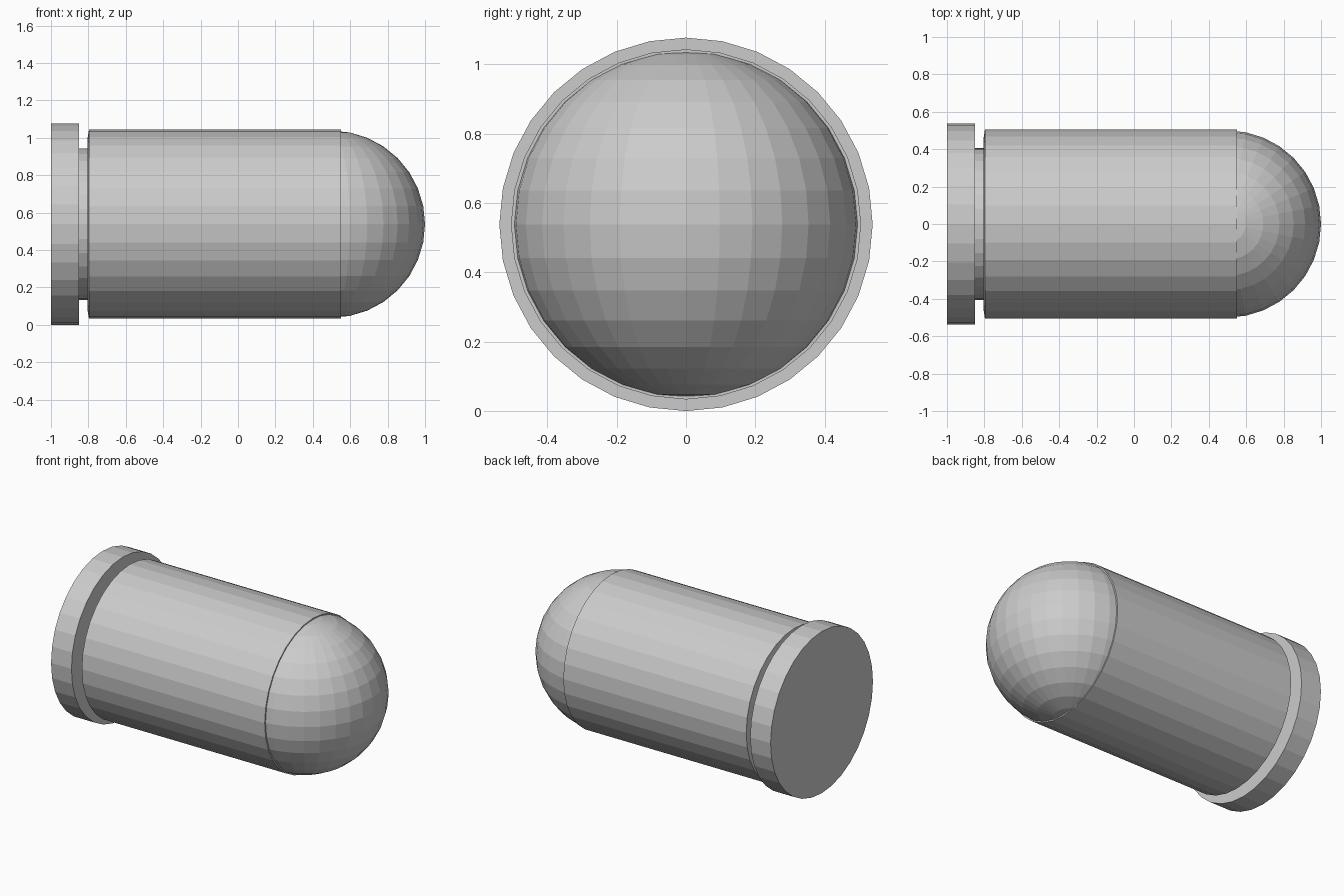
import bpy
from math import pi

if "Cube" in bpy.data.objects:
    bpy.data.objects.remove(bpy.data.objects["Cube"])

AXIS_Z = 0.5385
SIDES = 32


def disc(name, x0, x1, r0, r1=None):
    """Faceted cylinder or cone lying along x from x0 to x1."""
    bpy.ops.mesh.primitive_cone_add(
        vertices=SIDES, radius1=r0, radius2=r0 if r1 is None else r1,
        depth=x1 - x0, location=((x0 + x1) / 2, 0, AXIS_Z),
        rotation=(0, pi / 2, 0))
    bpy.context.object.name = name


# Wide end flange
disc("end_flange", -1.0, -0.85, 0.5385)
# Recessed neck between flange and body
disc("neck", -0.85, -0.79, 0.405)
# Slightly chamfered rear edge of the body
disc("body_rear_chamfer", -0.805, -0.797, 0.455, 0.505)
# Main barrel
disc("body", -0.797, 0.55, 0.505)
# Rounded nose, partly sunk in the barrel
bpy.ops.mesh.primitive_uv_sphere_add(
    segments=32, ring_count=16, radius=0.5, location=(0.5, 0, AXIS_Z))
bpy.context.object.name = "nose_dome"
